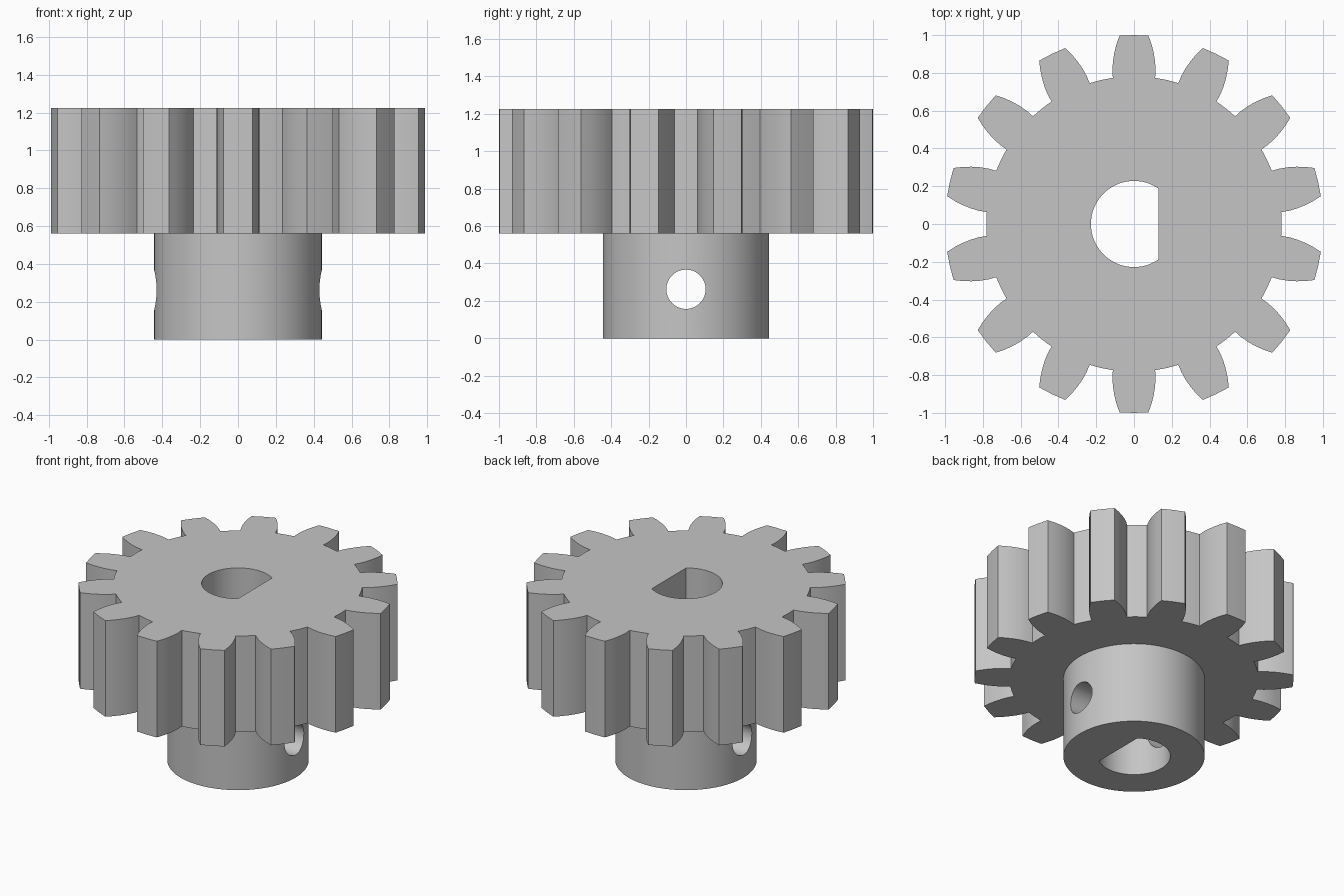
import bpy
import bmesh
from math import pi, radians, sin, cos, acos
from mathutils import Matrix

cube = bpy.data.objects.get("Cube")
if cube:
    bpy.data.objects.remove(cube, do_unlink=True)

TEETH = 14
ROOT_R, TIP_R = 0.782, 1.0
GEAR_Z, TOP_Z = 0.56, 1.225
HUB_R = 0.443
BORE_R, FLAT_X = 0.228, 0.13
SCREW_R, SCREW_Z = 0.105, 0.262

grey = bpy.data.materials.new("plain grey")
grey.use_nodes = True
colour = (0.56, 0.56, 0.56, 1)
grey.diffuse_color = colour
grey.node_tree.nodes["Principled BSDF"].inputs["Base Color"].default_value = colour


def prism(name, outline, z0, z1):
    """Extrude a counter-clockwise outline from z0 to z1."""
    bm = bmesh.new()
    base = bm.faces.new([bm.verts.new((x, y, z0)) for x, y in outline])
    top = bmesh.ops.extrude_face_region(bm, geom=[base])["geom"]
    verts = [v for v in top if isinstance(v, bmesh.types.BMVert)]
    bmesh.ops.translate(bm, verts=verts, vec=(0, 0, z1 - z0))
    bmesh.ops.recalc_face_normals(bm, faces=bm.faces)
    mesh = bpy.data.meshes.new(name)
    bm.to_mesh(mesh)
    bm.free()
    mesh.materials.append(grey)
    obj = bpy.data.objects.new(name, mesh)
    bpy.context.collection.objects.link(obj)
    return obj


def arc(radius, start, end, steps):
    span = end - start
    return [(radius * cos(start + span * i / steps), radius * sin(start + span * i / steps))
            for i in range(steps + 1)]


def circle(radius, sides=96):
    return arc(radius, 0, 2 * pi, sides)[:-1]


def combine(target, other, operation):
    """Apply a boolean and discard the helper."""
    mod = target.modifiers.new(operation.lower(), "BOOLEAN")
    mod.operation, mod.object, mod.solver = operation, other, "EXACT"
    bpy.context.view_layer.objects.active = target
    bpy.ops.object.modifier_apply(modifier=mod.name)
    bpy.data.objects.remove(other, do_unlink=True)


# Toothed outline: curved flanks, slightly rounded tips and root floors
flank = []
for i in range(6):
    t = i / 5
    flank.append((ROOT_R + (TIP_R - ROOT_R) * t, radians(8.25 - 3.85 * t ** 1.6)))
half_pitch = pi / TEETH
tooth = [(r, -a) for r, a in flank] + [(TIP_R, 0)]
tooth += [(r, a) for r, a in reversed(flank)] + [(ROOT_R, half_pitch)]
outline = []
for k in range(TEETH):
    centre = pi / 2 + 2 * half_pitch * k
    outline += [(r * cos(centre + a), r * sin(centre + a)) for r, a in tooth]
gear = prism("pinion_gear", outline, GEAR_Z, TOP_Z)

# Hub below the teeth
hub = prism("hub", circle(HUB_R), 0, (GEAR_Z + TOP_Z) / 2)
combine(gear, hub, "UNION")

# D-shaped shaft bore
flat = acos(FLAT_X / BORE_R)
bore = prism("bore_cutter", arc(BORE_R, flat, 2 * pi - flat, 64), -0.1, TOP_Z + 0.1)
bore.hide_render = True
combine(gear, bore, "DIFFERENCE")

# Set-screw hole across the hub
screw = prism("screw_cutter", circle(SCREW_R, 48), -0.6, 0.6)
screw.data.transform(Matrix.Translation((0, 0, SCREW_Z)) @ Matrix.Rotation(pi / 2, 4, "Y"))
screw.hide_render = True
combine(gear, screw, "DIFFERENCE")

bpy.ops.object.select_all(action="DESELECT")
gear.select_set(True)
bpy.context.view_layer.objects.active = gear
bpy.ops.object.shade_smooth_by_angle(angle=radians(25))
